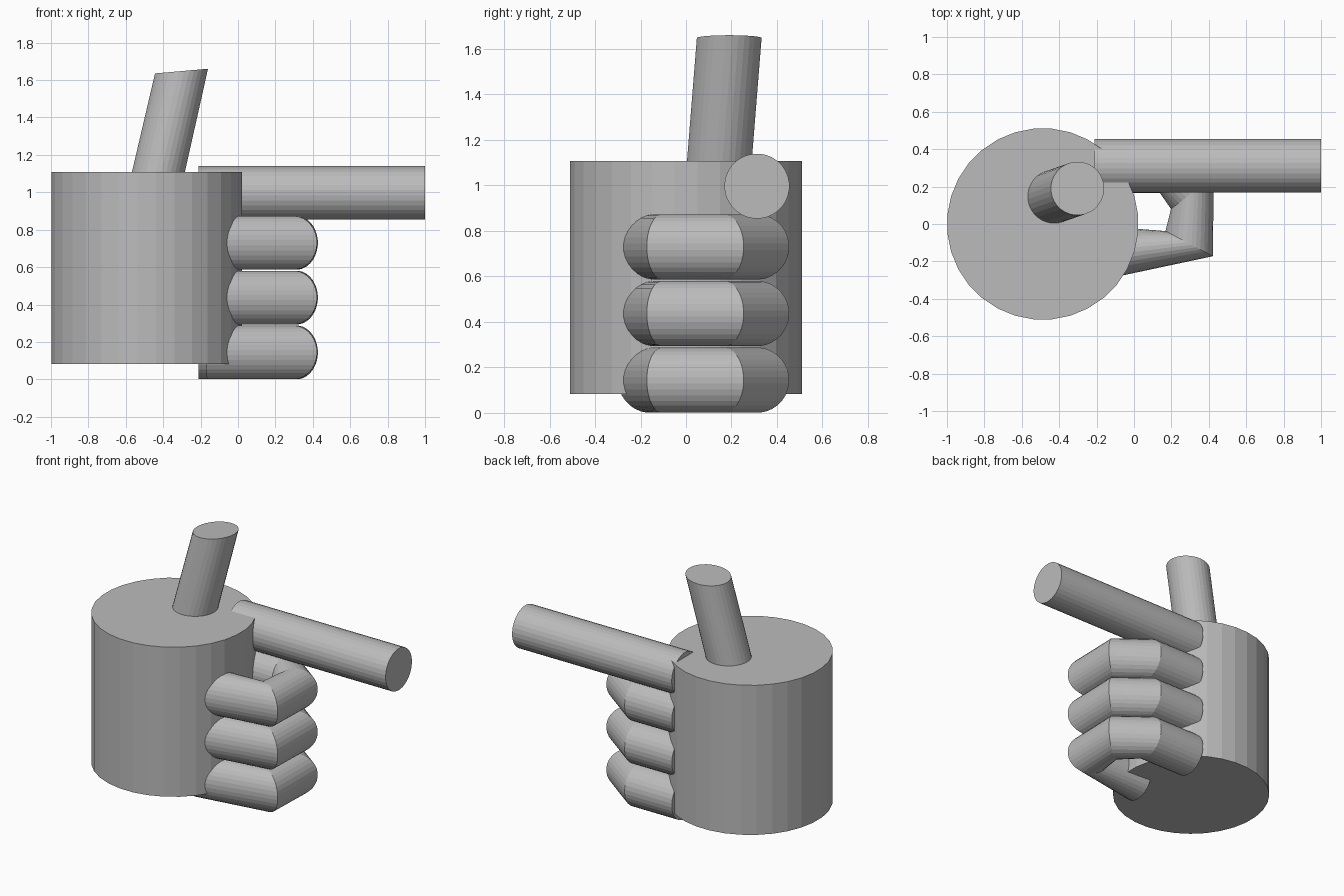
import bpy
import bmesh
from math import cos, sin, pi, radians
from mathutils import Vector

cube = bpy.data.objects.get("Cube")
if cube:
    bpy.data.objects.remove(cube, do_unlink=True)

grey = bpy.data.materials.new("plain_grey")
grey.use_nodes = True
colour = (0.5, 0.5, 0.5, 1)
grey.diffuse_color = colour
grey.node_tree.nodes["Principled BSDF"].inputs["Base Color"].default_value = colour

SIDES = 32


def ring(centre, across, up, radius):
    """Circle of points spanned by two directions."""
    c, a, u = Vector(centre), Vector(across).normalized(), Vector(up).normalized()
    angles = [2 * pi * (i + 0.5) / SIDES for i in range(SIDES)]
    return [c + radius * (cos(t) * a + sin(t) * u) for t in angles]


def tube(name, rings):
    """Closed, flat-faced tube joining a series of circles."""
    bm = bmesh.new()
    loops = [[bm.verts.new(p) for p in points] for points in rings]
    for low, high in zip(loops, loops[1:]):
        for i in range(SIDES):
            j = (i + 1) % SIDES
            bm.faces.new((low[i], low[j], high[j], high[i]))
    bm.faces.new(loops[0])
    bm.faces.new(loops[-1])
    bmesh.ops.recalc_face_normals(bm, faces=bm.faces)
    mesh = bpy.data.meshes.new(name)
    bm.to_mesh(mesh)
    bm.free()
    mesh.materials.append(grey)
    obj = bpy.data.objects.new(name, mesh)
    bpy.context.collection.objects.link(obj)
    return obj


X, Y, Z = Vector((1, 0, 0)), Vector((0, 1, 0)), Vector((0, 0, 1))

# Palm: a wide upright drum
tube("palm", [ring((-0.488, 0, z), X, Y, 0.512) for z in (0.083, 1.108)])

# Thumb: leaning tube with a slightly tilted end
lean = Vector((0.229, 0.08, 1))
tip = Vector((-0.302, 0.19, 1.648))
tube("thumb", [ring(tip - lean * 0.7, X, Y, 0.143),
               ring(tip, (1, 0, 0.088), Y, 0.143)])

# Index finger: straight, pointing sideways
tube("index_finger", [ring((x, 0.312, 0.997), Y, Z, 0.143) for x in (-0.21, 1)])

# Curled fingers: joint centre x, y and the turn of each joint's circle
joints = [(-0.21, 0.31, 90), (0.143, 0.31, 88), (0.312, 0.167, 37),
          (0.295, -0.105, -28), (-0.165, -0.155, -92)]
for name, z in (("middle_finger", 0.73), ("ring_finger", 0.437), ("little_finger", 0.144)):
    tube(name, [ring((x, y, z), (cos(radians(a)), sin(radians(a)), 0), Z, 0.144)
                for x, y, a in joints])
